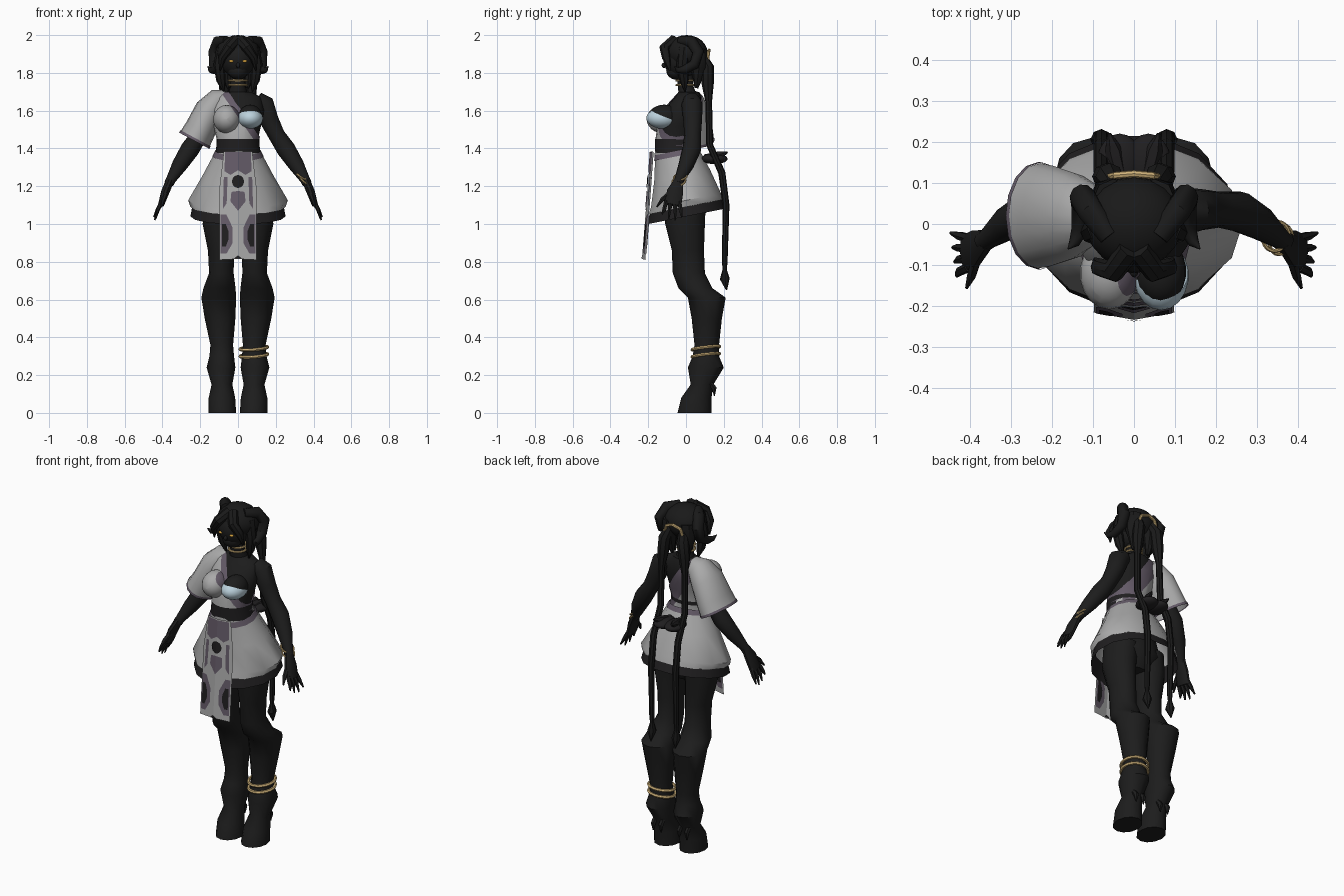
import bpy, bmesh, math
from mathutils import Vector, Matrix

if "Cube" in bpy.data.objects:
    bpy.data.objects.remove(bpy.data.objects["Cube"])


def material(name, red, green, blue):
    mat = bpy.data.materials.new(name)
    mat.use_nodes = True
    colour = (red, green, blue, 1)
    mat.diffuse_color = colour
    shader = next(n for n in mat.node_tree.nodes if n.type == "BSDF_PRINCIPLED")
    shader.inputs["Base Color"].default_value = colour
    return mat


SKIN = material("black_skin", .012, .012, .012)
HAIR = material("black_hair", .010, .010, .010)
DARK = material("dark_cloth", .014, .013, .014)
GREY = material("pale_grey_cloth", .40, .40, .40)
PURPLE = material("dusty_purple", .13, .105, .14)
BLUE = material("pale_blue_cloth", .50, .64, .72)
GOLD = material("gold", .62, .44, .19)
EYE = material("amber_eye", .70, .38, .05)
parts = []


def finish(name, bm, *mats):
    bmesh.ops.recalc_face_normals(bm, faces=bm.faces)
    mesh = bpy.data.meshes.new(name)
    bm.to_mesh(mesh)
    bm.free()
    for mat in mats:
        mesh.materials.append(mat)
    obj = bpy.data.objects.new(name, mesh)
    bpy.context.collection.objects.link(obj)
    parts.append(obj)
    return obj


def loft_mesh(rows, sides=14, upright=True, caps=True, tilt=0, grow=0):
    """Skin rings (x, y, z, width, depth); rings lie flat or follow the path."""
    bm = bmesh.new()
    centres = [Vector(row[:3]) for row in rows]
    rings, u = [], None
    for i, row in enumerate(rows):
        across, along = Vector((1, 0, 0)), Vector((0, 1, 0))
        if not upright:
            t = (centres[min(i + 1, len(rows) - 1)] - centres[max(i - 1, 0)]).normalized()
            u = along.cross(t) if u is None else u - t * u.dot(t)
            if u.length < .001:
                u = Vector((1, 0, 0))
            u.normalize()
            across, along = u, t.cross(u)
        ring = []
        for k in range(sides):
            a = math.tau * k / sides
            p = centres[i] + across * math.cos(a) * (row[3] + grow) + along * math.sin(a) * (row[-1] + grow)
            p.z += tilt * p.y
            ring.append(bm.verts.new(p))
        rings.append(ring)
    for low, high in zip(rings, rings[1:]):
        for k in range(sides):
            n = (k + 1) % sides
            bm.faces.new((low[k], low[n], high[n], high[k]))
    if caps:
        bm.faces.new(rings[0])
        bm.faces.new(rings[-1])
    return bm


def loft(name, rows, mat, **options):
    return finish(name, loft_mesh(rows, **options), mat)


def tube(name, rows, mat, side=1, sides=8):
    return loft(name, [(row[0] * side, *row[1:]) for row in rows], mat, sides=sides, upright=False)


def blob_mesh(centre, size):
    bm = bmesh.new()
    bmesh.ops.create_uvsphere(bm, u_segments=18, v_segments=12, radius=1,
                              matrix=Matrix.Translation(centre) @ Matrix.Diagonal((*size, 1)))
    return bm


def blob(name, centre, size, mat):
    return finish(name, blob_mesh(centre, size), mat)


def cut(bm, point, normal, clear):
    bmesh.ops.bisect_plane(bm, geom=bm.verts[:] + bm.edges[:] + bm.faces[:],
                           plane_co=point, plane_no=normal, clear_outer=clear)


def hoop(name, centre, radius, thickness, tilt=(0, 0, 0)):
    bpy.ops.mesh.primitive_torus_add(major_segments=20, minor_segments=6, location=centre, rotation=tilt,
                                     major_radius=radius, minor_radius=thickness)
    obj = bpy.context.object
    obj.name = name
    obj.data.materials.append(GOLD)
    parts.append(obj)


# Torso, neck and hips
torso = [(0, -.05, 1.36, .112, .108), (0, -.055, 1.44, .103, .100), (0, -.04, 1.52, .122, .104),
         (0, -.02, 1.60, .138, .100), (0, .01, 1.67, .125, .070), (0, .015, 1.70, .070, .055)]
loft("torso", torso, SKIN, sides=20)
loft("neck", [(0, .01, 1.68, .055, .05), (0, -.002, 1.73, .04, .042), (0, -.01, 1.82, .04, .045)], SKIN)
loft("hips", [(0, 0, .99, .10, .07), (0, 0, 1.08, .17, .12), (0, -.03, 1.22, .15, .12),
              (0, -.05, 1.38, .10, .10)], SKIN)

# Wrap top, trimmed along one diagonal with a purple border
EDGE = Vector((-.05, 0, 1.70))
SLANT = Vector((.23, 0, .16)).normalized()


def wrap(name, bm):
    cut(bm, EDGE, SLANT, True)
    for depth in (.035, .09):
        cut(bm, EDGE - SLANT * depth, SLANT, False)
    for face in bm.faces:
        middle = face.calc_center_median()
        inset = (EDGE - middle).dot(SLANT)
        face.material_index = int(inset < (.09 if middle.y > .02 else .035))
    finish(name, bm, GREY, PURPLE)


wrap("wrap_top", loft_mesh(torso, sides=20, caps=False, grow=.008))
wrap("wrap_right_bust", blob_mesh((-.06, -.12, 1.555), (.072, .088, .075)))
blob("left_bust", (.065, -.115, 1.57), (.062, .08, .062), SKIN)
cup = blob_mesh((.066, -.125, 1.56), (.067, .085, .055))
cut(cup, Vector((0, -.125, 1.585)), Vector((.1, .4, 1)), True)
finish("left_cup", cup, BLUE)

# Wide sleeve on the right arm
loft("sleeve", [(-.06, .015, 1.665, .045, .05), (-.10, .02, 1.655, .066, .075), (-.15, .02, 1.60, .080, .105),
                (-.20, .02, 1.50, .083, .122), (-.23, .02, 1.445, .088, .128)],
     GREY, sides=16, upright=False, caps=False)
loft("sleeve_trim", [(-.225, .02, 1.454, .090, .130), (-.232, .02, 1.441, .091, .131)],
     PURPLE, sides=16, upright=False, caps=False)

# Limbs, hair and horns, made once for each side
arm = [(.10, .03, 1.655, .045), (.135, .032, 1.635, .056), (.165, .035, 1.55, .050), (.205, .035, 1.47, .044),
       (.255, .03, 1.395, .050), (.31, 0, 1.31, .041), (.355, -.035, 1.235, .026), (.365, -.042, 1.215, .026)]
palm = [(.36, -.038, 1.23, .022, .026), (.385, -.058, 1.17, .022, .045), (.408, -.070, 1.10, .016, .047)]
leg = [(.09, -.005, 1.12, .086, .11), (.10, -.005, 1.0, .087, .105), (.09, .01, .86, .069, .085),
       (.088, .015, .74, .065, .085), (.098, .05, .66, .085, .09), (.102, .11, .61, .092, .10),
       (.095, .11, .50, .081, .08), (.086, .11, .36, .060, .065), (.086, .105, .30, .065, .07),
       (.09, .105, .24, .076, .095), (.085, .085, .15, .055, .06), (.085, .055, .08, .070, .08),
       (.083, .045, .0, .073, .09)]
ponytail = [(.04, .08, 1.90, .022), (.06, .115, 1.83, .034), (.07, .115, 1.74, .032), (.076, .12, 1.65, .018),
            (.08, .125, 1.42, .018), (.08, .19, 1.27, .019), (.08, .212, 1.10, .018), (.08, .205, .80, .015),
            (.08, .205, .76, .011), (.08, .205, .71, .026), (.08, .215, .65, .003)]
horn = [(.06, -.03, 1.97, .026), (.105, .03, 1.965, .032), (.125, .065, 1.91, .032), (.125, .045, 1.845, .028),
        (.130, -.01, 1.815, .023), (.145, -.045, 1.815, .014), (.160, -.06, 1.835, .002)]
for label, side in (("left", 1), ("right", -1)):
    tube(label + "_arm", arm, SKIN, side, 12)
    tube(label + "_palm", palm, SKIN, side, 10)
    for finger in range(4):
        spread = finger / 3
        base = -.035 - .07 * spread
        tip = -.022 - .105 * spread
        reach = 1.045 - .025 * math.sin(math.pi * (spread + .1))
        tube(f"{label}_finger_{finger}", [(.402, base, 1.12, .012), (.425, (base + tip) / 2, 1.075, .011),
                                          (.446 - .015 * spread, tip, reach, .004)], SKIN, side, 6)
    tube(label + "_thumb", [(.38, -.075, 1.17, .014), (.395, -.125, 1.13, .012),
                            (.407, -.155, 1.09, .004)], SKIN, side, 6)
    loft(label + "_leg", [(x * side, *rest) for x, *rest in leg], SKIN, sides=12)
    for offset in (-.025, .025):
        tube(label + "_dew_claw", [(.085 + offset, .12, .17, .014), (.085 + offset, .15, .13, .015),
                                   (.085 + offset, .15, .09, .003)], SKIN, side, 6)
    tube(label + "_ponytail", ponytail, HAIR, side)
    tube(label + "_horn", horn, HAIR, side, 10)
    tube(label + "_fringe", [(.01, -.06, 1.975, .03), (.05, -.115, 1.93, .028), (.085, -.105, 1.88, .022),
                             (.095, -.085, 1.81, .004)], HAIR, side)
    tube(label + "_side_lock", [(.08, -.01, 1.93, .035), (.10, -.02, 1.84, .03), (.09, -.01, 1.76, .025),
                                (.075, -.005, 1.70, .004)], HAIR, side)
    tube(label + "_back_lock", [(.05, .06, 1.92, .05), (.06, .07, 1.83, .045), (.05, .055, 1.72, .01)], HAIR, side)
    blob(label + "_eye", (.036 * side, -.111, 1.862), (.013, .007, .007), EYE)
    blob(label + "_bow_loop", (.035 * side, .15, 1.345), (.055, .07, .028), DARK)
    tube(label + "_bow_end", [(.03, .10, 1.35, .02), (.05, .18, 1.365, .022), (.06, .22, 1.38, .004)], DARK, side, 6)

# Head and hair cap
blob("head", (0, -.02, 1.875), (.092, .10, .105), SKIN)
blob("chin", (0, -.055, 1.815), (.055, .05, .05), SKIN)
blob("nose", (0, -.117, 1.84), (.010, .012, .014), SKIN)
blob("hair_cap", (0, .003, 1.905), (.118, .112, .095), HAIR)

# Belt, skirt and dark underskirt
loft("belt", [(0, -.052, 1.375, .120, .113), (0, -.055, 1.415, .114, .110), (0, -.055, 1.45, .113, .110)],
     DARK, sides=20, caps=False)
waist = (0, -.05, 1.395, .119, .116)
loft("skirt", [waist, (0, -.02, 1.26, .188, .152), (0, 0, 1.125, .264, .190), (0, 0, 1.09, .252, .203)],
     GREY, sides=14, caps=False, tilt=.2)
loft("skirt_yoke", [(0, -.05, 1.397, .122, .119), (0, -.045, 1.368, .136, .127)], PURPLE, caps=False, tilt=.2)
loft("underskirt", [(0, 0, 1.13, .235, .180), (0, .003, 1.04, .252, .216)], DARK, caps=False, tilt=.2)


# Hanging front panel with a centre fold and mirrored pattern plates
def plate(name, outline, mat, lift=0):
    bm = bmesh.new()
    for side in (1, -1):
        bm.faces.new([bm.verts.new((x * side, -.170 - .08 * (1.38 - z) - .018 * (1 - x / .097) + lift, z))
                      for x, z in outline])
    return finish(name, bm, mat)


plate("front_panel", [(0, 1.385), (.075, 1.385), (.097, 1.2), (.098, .81), (0, .815)], GREY)
disc = [(.032 * math.sin(math.pi * k / 8), 1.225 + .034 * math.cos(math.pi * k / 8)) for k in range(9)]
for face, lift in (("front", -.004), ("back", .004)):
    plate(face + "_upper_motif", [(0, 1.38), (.068, 1.38), (.072, 1.28), (.04, 1.26), (0, 1.285)], PURPLE, lift)
    plate(face + "_side_motif", [(.055, 1.25), (.075, 1.25), (.08, 1.08), (.06, 1.11)], PURPLE, lift)
    plate(face + "_middle_motif", [(0, 1.175), (.035, 1.17), (.04, 1.12), (0, 1.07)], PURPLE, lift)
    plate(face + "_lower_motif", [(.092, 1.05), (.062, 1.05), (.028, .98), (.028, .90), (.06, .845), (.092, .845)],
          PURPLE, lift)
    plate(face + "_dark_motif", [(.085, 1.0), (.065, 1.0), (.05, .96), (.05, .92), (.065, .88), (.085, .88)],
          DARK, lift * 1.6)
    plate(face + "_disc", disc, DARK, lift * 1.6)
    plate(face + "_hem_notch", [(0, .835), (.02, .817), (0, .817)], DARK, lift)

# Gold jewellery
for step in range(2):
    hoop("choker", (0, -.004, 1.735 + .025 * step), .047, .006)
    hoop("bracelet", (.345 + .012 * step, -.03 - .008 * step, 1.25 - .024 * step), .036, .005, (.2, .5 + .2 * step, 0))
    hoop("anklet", (.084, .105, .305 + .038 * step), .073, .009, (.12, -.08, 0))
tube("hair_clasp", [(-.06, .115, 1.865, .008), (-.045, .118, 1.905, .009), (0, .122, 1.92, .009),
                    (.045, .118, 1.905, .009), (.06, .115, 1.865, .008)], GOLD)

# Smooth shading with crisp folds
bpy.ops.object.select_all(action="DESELECT")
for obj in parts:
    obj.select_set(True)
bpy.context.view_layer.objects.active = parts[0]
bpy.ops.object.shade_smooth_by_angle(angle=math.radians(42))
